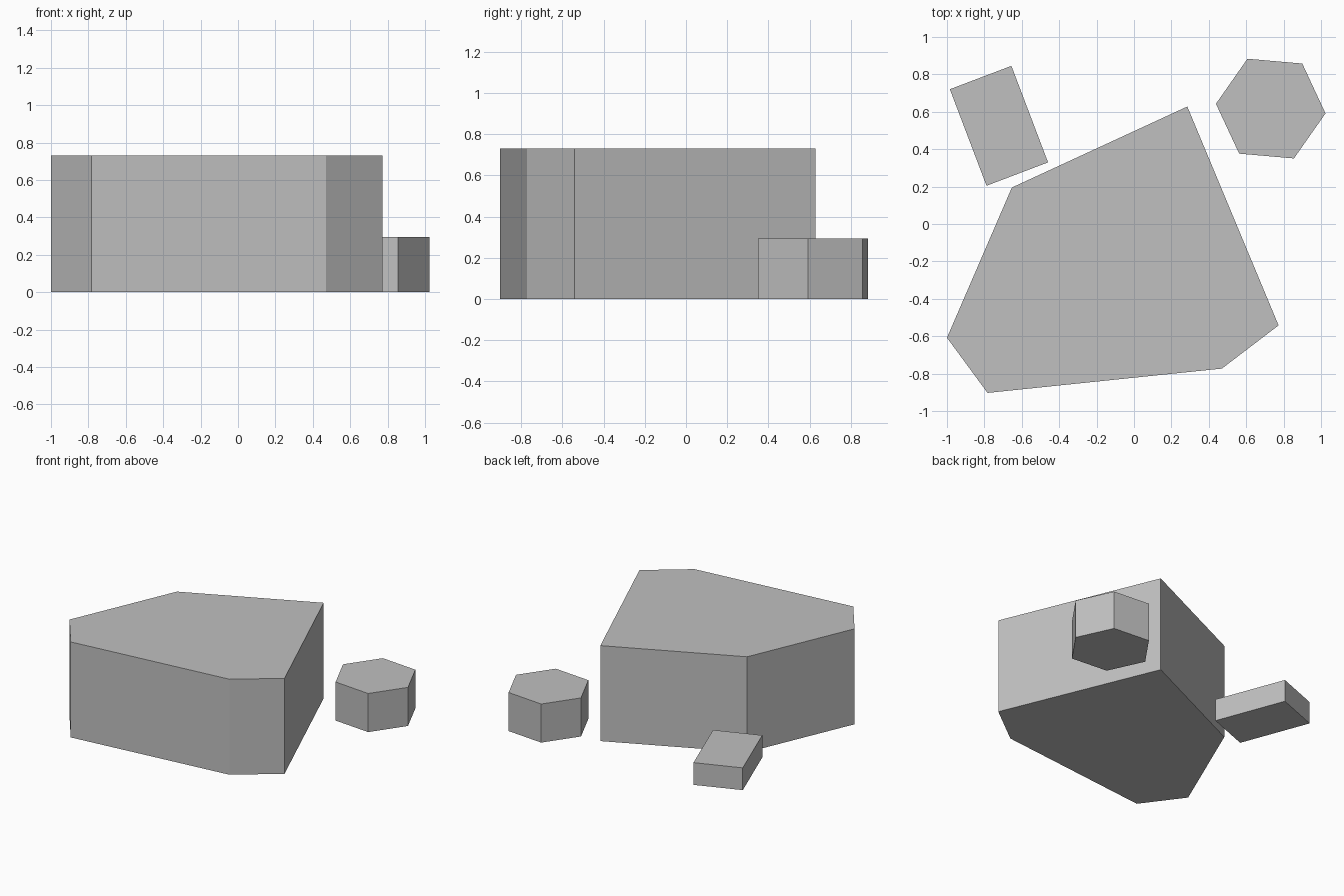
import bpy
import bmesh
from math import radians
from mathutils import Matrix

cube = bpy.data.objects.get("Cube")
if cube:
    bpy.data.objects.remove(cube, do_unlink=True)

grey = bpy.data.materials.new("plain_grey")
grey.use_nodes = True
colour = (0.53, 0.53, 0.53, 1)
grey.diffuse_color = colour
grey.node_tree.nodes["Principled BSDF"].inputs["Base Color"].default_value = colour


def finish(name, bm):
    """Turn a bmesh into a flat-shaded grey object."""
    bmesh.ops.recalc_face_normals(bm, faces=bm.faces)
    mesh = bpy.data.meshes.new(name)
    bm.to_mesh(mesh)
    bm.free()
    mesh.materials.append(grey)
    obj = bpy.data.objects.new(name, mesh)
    bpy.context.collection.objects.link(obj)
    return obj


def prism(name, outline, height):
    """Extrude a ground outline straight up."""
    bm = bmesh.new()
    base = bm.faces.new([bm.verts.new((x, y, 0)) for x, y in outline])
    top = bmesh.ops.extrude_face_region(bm, geom=[base], use_keep_orig=True)["geom"]
    verts = [v for v in top if isinstance(v, bmesh.types.BMVert)]
    bmesh.ops.translate(bm, verts=verts, vec=(0, 0, height))
    return finish(name, bm)


# Large irregular six-sided block
prism("main_block", [(0.285, 0.628), (-0.653, 0.195), (-1.0, -0.608),
                     (-0.783, -0.903), (0.47, -0.773), (0.773, -0.542)], 0.73)

# Regular hexagonal block
bm = bmesh.new()
bmesh.ops.create_cone(bm, cap_ends=True, segments=6, radius1=0.294, radius2=0.294,
                      depth=0.295,
                      matrix=Matrix.Translation((0.731, 0.617, 0.1475))
                      @ Matrix.Rotation(radians(25), 4, "Z"))
finish("hexagonal_block", bm)

# Low rectangular block, turned on the ground
bm = bmesh.new()
bmesh.ops.create_cube(bm, size=1,
                      matrix=Matrix.Translation((-0.722, 0.525, 0.085))
                      @ Matrix.Rotation(radians(20.8), 4, "Z")
                      @ Matrix.Diagonal((0.352, 0.552, 0.17, 1)))
finish("low_block", bm)
